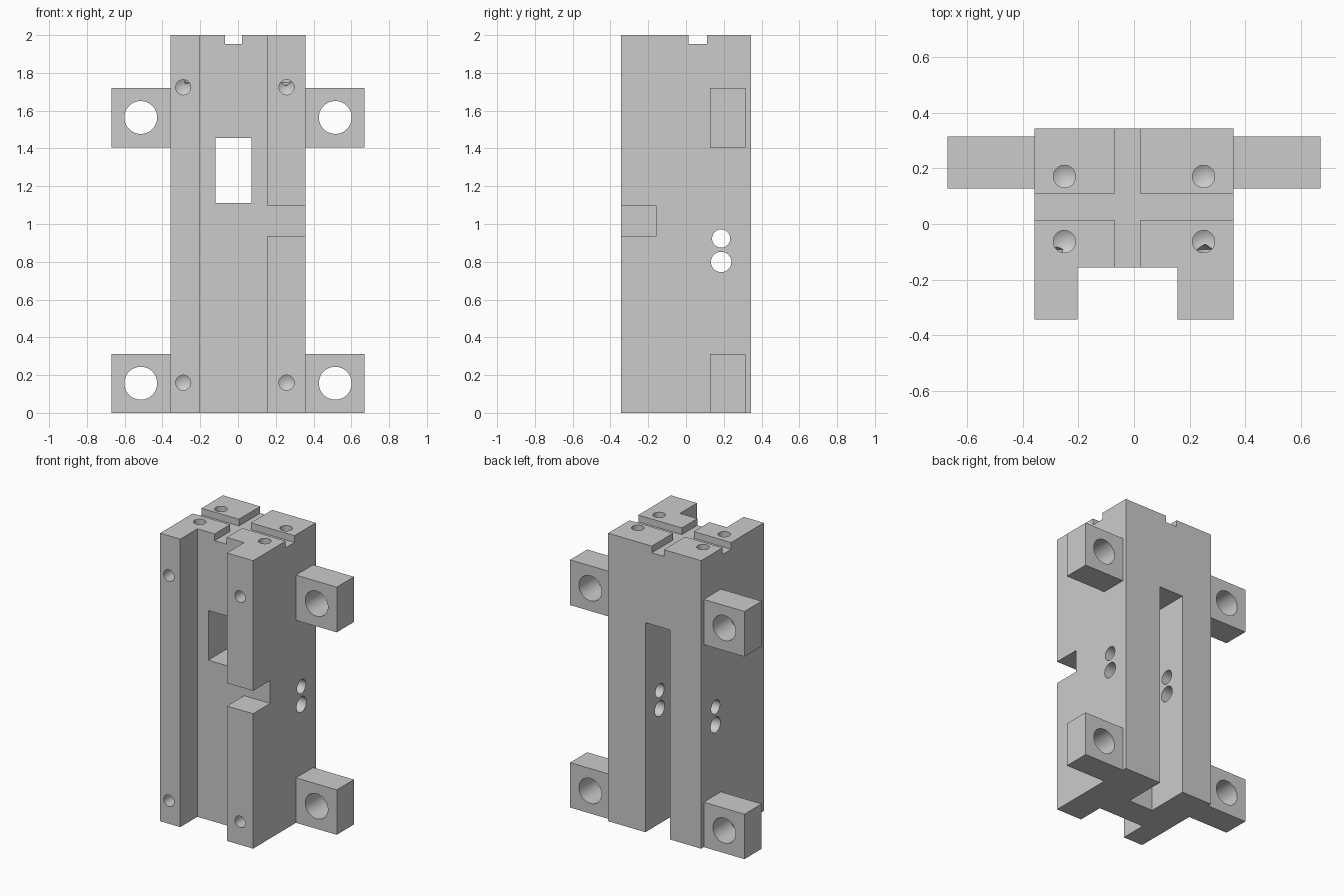
import bpy, bmesh
from math import radians
from mathutils import Vector

if "Cube" in bpy.data.objects:
    bpy.data.objects.remove(bpy.data.objects["Cube"])


def new_object(name, bm):
    bmesh.ops.recalc_face_normals(bm, faces=bm.faces)
    mesh = bpy.data.meshes.new(name)
    bm.to_mesh(mesh)
    bm.free()
    obj = bpy.data.objects.new(name, mesh)
    bpy.context.collection.objects.link(obj)
    return obj


def prism(name, points, direction):
    """Closed 3D outline swept along a direction."""
    bm = bmesh.new()
    face = bm.faces.new([bm.verts.new(p) for p in points])
    ext = bmesh.ops.extrude_face_region(bm, geom=[face])["geom"]
    verts = [g for g in ext if isinstance(g, bmesh.types.BMVert)]
    bmesh.ops.translate(bm, verts=verts, vec=direction)
    return new_object(name, bm)


def box(name, x0, x1, y0, y1, z0, z1):
    outline = [(x0, y0, z0), (x1, y0, z0), (x1, y1, z0), (x0, y1, z0)]
    return prism(name, outline, (0, 0, z1 - z0))


def drill(start, end, radius, tip=0.0):
    """Round cutter from start to end, with an optional conical tip."""
    start, end = Vector(start), Vector(end)
    axis = end - start
    bm = bmesh.new()
    bmesh.ops.create_cone(bm, cap_ends=True, segments=48, radius1=radius,
                          radius2=radius, depth=axis.length)
    if tip:
        cap = max(bm.faces, key=lambda f: f.calc_center_median().z)
        center = bmesh.ops.poke(bm, faces=[cap])["verts"][0]
        center.co = (0, 0, axis.length / 2 + tip)
    bm.transform(axis.to_track_quat('Z', 'Y').to_matrix().to_4x4())
    bmesh.ops.translate(bm, verts=bm.verts, vec=(start + end) / 2)
    return new_object("cutter", bm)


def cut(target, cutter):
    cutter.hide_render = True
    mod = target.modifiers.new("cut", 'BOOLEAN')
    mod.operation, mod.solver, mod.object = 'DIFFERENCE', 'EXACT', cutter
    bpy.context.view_layer.objects.active = target
    bpy.ops.object.modifier_apply(modifier=mod.name)
    bpy.data.objects.remove(cutter)


def finish(obj):
    bpy.ops.object.select_all(action='DESELECT')
    obj.select_set(True)
    bpy.context.view_layer.objects.active = obj
    bpy.ops.object.shade_smooth_by_angle(angle=radians(25))


W, D, H = 0.357, 0.344, 2.0
GL, GR, GY = -0.203, 0.156, -0.156   # front channel sides and floor

# Main block with the front channel
outline = [(-W, -D), (GL, -D), (GL, GY), (GR, GY), (GR, -D), (W, -D), (W, D), (-W, D)]
body = prism("main_block", [(x, y, 0) for x, y in outline], (0, 0, H))

# Back slot that opens into the front window
slot = [(0.5, -0.1), (0.5, 1.455), (-0.25, 1.455), (-0.25, 1.11), (0.04, 1.11), (0.04, -0.1)]
cut(body, prism("cutter", [(-0.119, y, z) for y, z in slot], (0.19, 0, 0)))

# Notch in the right front rail
cut(body, box("cutter", 0.1, 0.5, -0.5, GY, 0.937, 1.096))

# Crossed slots on top
cut(body, box("cutter", -0.07, 0.022, -0.5, 0.5, 1.953, 2.1))
cut(body, box("cutter", -0.5, 0.5, 0.014, 0.11, 1.953, 2.1))

# Side through holes
for z, r in ((0.923, 0.048), (0.799, 0.054)):
    cut(body, drill((-0.5, 0.186, z), (0.5, 0.186, z), r))

# Blind drilled holes in the top and in the front rails
for x in (-0.25, 0.25):
    for y in (-0.063, 0.171):
        cut(body, drill((x, y, 2.1), (x, y, 1.75), 0.04, 0.024))
for x in (-0.29, 0.257):
    for z in (0.16, 1.724):
        cut(body, drill((x, -0.5, z), (x, -0.092, z), 0.04, 0.024))
finish(body)

# Mounting lugs with through holes
for side, label in ((-1, "left"), (1, "right")):
    for z0, z1, level in ((0, 0.312, "lower"), (1.406, 1.72, "upper")):
        xa, xb = sorted((side * W, side * 0.67))
        lug = box(f"{level}_{label}_lug", xa, xb, 0.127, 0.315, z0, z1)
        x, z = side * 0.515, (z0 + z1) / 2 + 0.001
        cut(lug, drill((x, 0, z), (x, 0.5, z), 0.087))
        finish(lug)
